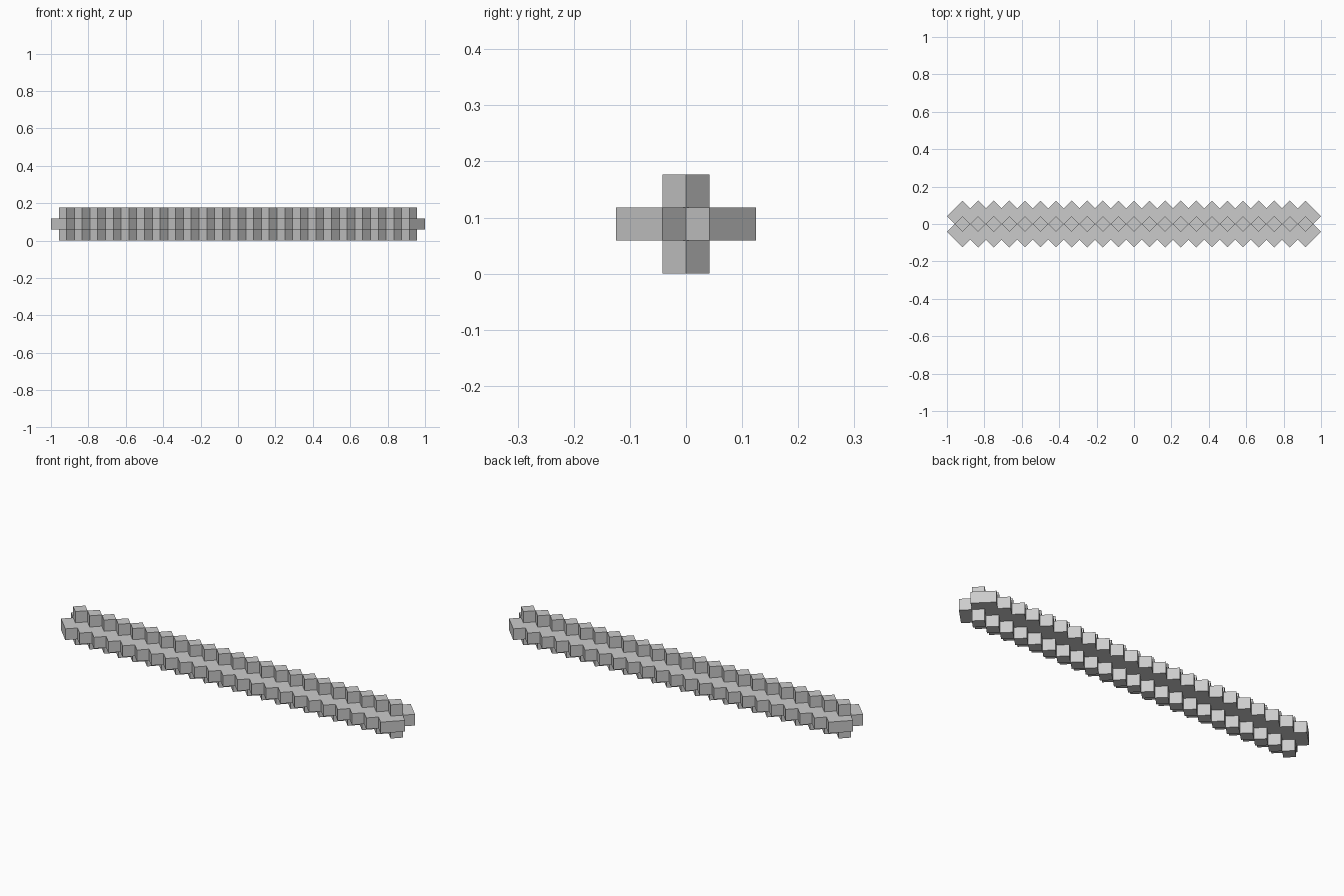
import bpy, bmesh

if "Cube" in bpy.data.objects:
    bpy.data.objects.remove(bpy.data.objects["Cube"])

H = 1 / 24             # half diagonal of one block
E = 2 ** 0.5 * H       # block edge / layer height

# Blocks turned 45 degrees: (u, v, k) = x and y in half diagonals, layer
cells = set()
for v in range(-2, 3):                       # wide middle layer
    end = 23 if v % 2 else 22
    cells |= {(u, v, 1) for u in range(-end, end + 1, 2)}
for k in (0, 2):                             # single rows below and above
    cells |= {(u, 0, k) for u in range(-22, 23, 2)}

# Corners around a block and the four side directions
ring = [(1, 0), (0, 1), (-1, 0), (0, -1)]
sides = [(ring[i], ring[(i + 1) % 4]) for i in range(4)]

bm = bmesh.new()
verts = {}


def vert(u, v, k):
    if (u, v, k) not in verts:
        verts[u, v, k] = bm.verts.new((u * H, v * H, k * E))
    return verts[u, v, k]


# Keep only the outward faces of the block stack
for u, v, k in sorted(cells):
    for a, b in sides:
        if (u + a[0] + b[0], v + a[1] + b[1], k) not in cells:
            bm.faces.new([vert(u + a[0], v + a[1], k), vert(u + b[0], v + b[1], k),
                          vert(u + b[0], v + b[1], k + 1), vert(u + a[0], v + a[1], k + 1)])
    if (u, v, k + 1) not in cells:
        bm.faces.new([vert(u + p, v + q, k + 1) for p, q in ring])
    if (u, v, k - 1) not in cells:
        bm.faces.new([vert(u + p, v + q, k) for p, q in reversed(ring)])

mesh = bpy.data.meshes.new("block_beam")
bm.to_mesh(mesh)
bm.free()
beam = bpy.data.objects.new("block_beam", mesh)
bpy.context.collection.objects.link(beam)
